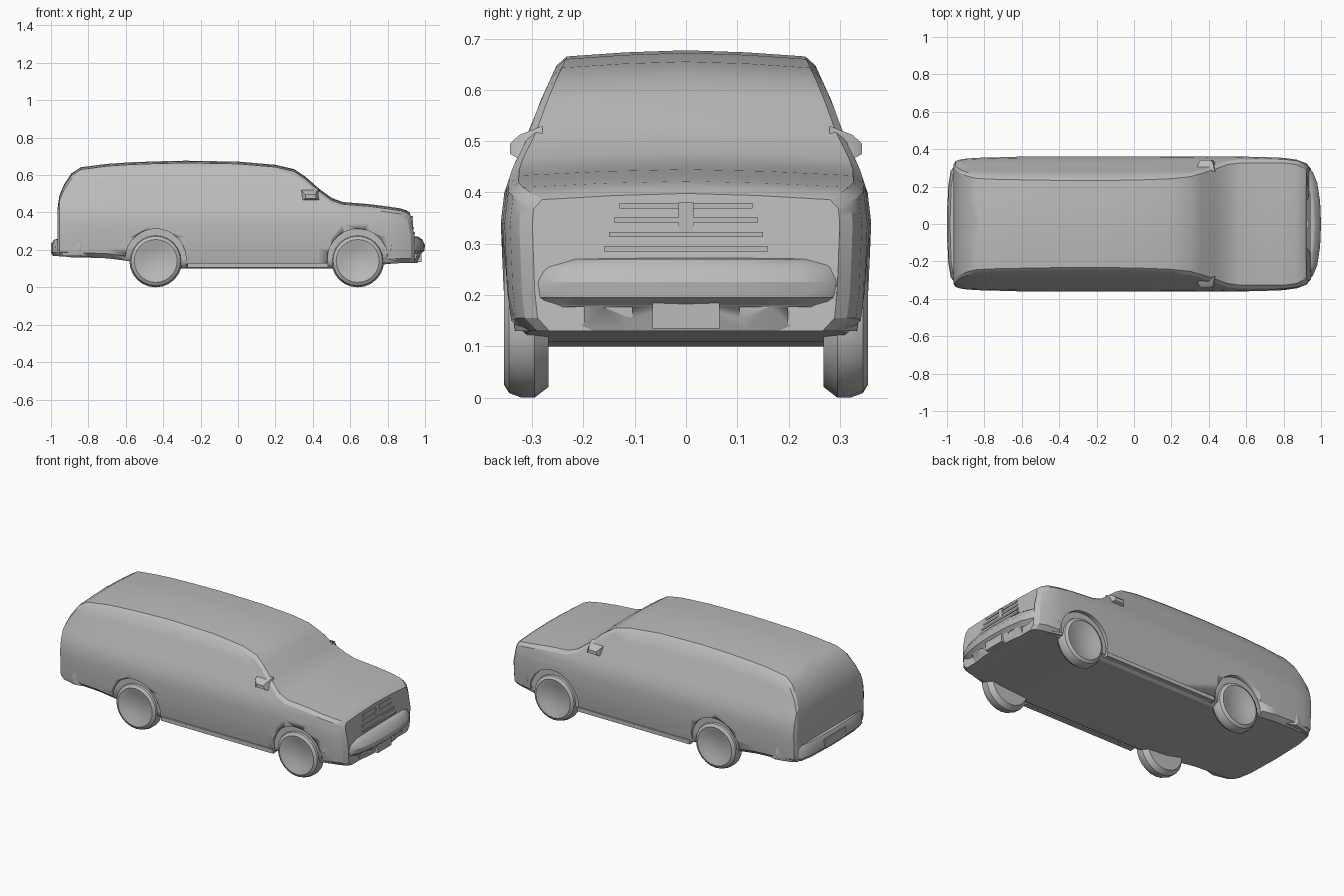
import bpy, bmesh, math
from mathutils import Matrix, Vector

cube = bpy.data.objects.get("Cube")
if cube:
    bpy.data.objects.remove(cube, do_unlink=True)

grey = bpy.data.materials.new("plain grey")
grey.use_nodes = True
grey.diffuse_color = (0.5, 0.5, 0.5, 1)
grey.node_tree.nodes["Principled BSDF"].inputs["Base Color"].default_value = (0.5, 0.5, 0.5, 1)


def finish(name, bm, angle=30):
    bmesh.ops.recalc_face_normals(bm, faces=bm.faces)
    mesh = bpy.data.meshes.new(name)
    bm.to_mesh(mesh)
    bm.free()
    mesh.materials.append(grey)
    obj = bpy.data.objects.new(name, mesh)
    bpy.context.collection.objects.link(obj)
    bpy.ops.object.select_all(action='DESELECT')
    obj.select_set(True)
    bpy.context.view_layer.objects.active = obj
    bpy.ops.object.shade_smooth_by_angle(angle=math.radians(angle))
    return obj


def loft(bm, rings):
    rows = [[bm.verts.new(p) for p in ring] for ring in rings]
    n = len(rows[0])
    for a, b in zip(rows, rows[1:]):
        for i in range(n):
            j = (i + 1) % n
            bm.faces.new((a[i], a[j], b[j], b[i]))
    bm.faces.new(rows[0])
    bm.faces.new(rows[-1])


def box(bm, centre, size):
    m = Matrix.Translation(centre) @ Matrix.Diagonal((*size, 1))
    bmesh.ops.create_cube(bm, size=1, matrix=m)


def cut(obj, cutter):
    cutter.hide_render = True
    cutter.hide_set(True)
    mod = obj.modifiers.new("cut", 'BOOLEAN')
    mod.operation = 'DIFFERENCE'
    mod.solver = 'EXACT'
    mod.object = cutter
    bpy.context.view_layer.objects.active = obj
    bpy.ops.object.modifier_apply(modifier=mod.name)
    bpy.data.objects.remove(cutter, do_unlink=True)


# Half width of the car at each height
SIDE = [(.10, .32), (.13, .345), (.20, .355), (.34, .361), (.40, .354), (.45, .337),
        (.50, .312), (.58, .283), (.645, .253), (.70, .24)]


def half_width(z):
    if z <= SIDE[0][0]:
        return SIDE[0][1]
    for (z0, w0), (z1, w1) in zip(SIDE, SIDE[1:]):
        if z <= z1:
            return w0 + (w1 - w0) * (z - z0) / (z1 - z0)
    return SIDE[-1][1]


# Body: position, underside height, top height, width factor
STATIONS = [
    (-.965, .17, .42, .88), (-.955, .165, .49, .93), (-.93, .165, .55, .955),
    (-.89, .16, .61, .97), (-.84, .16, .642, .98), (-.70, .155, .66, .99),
    (-.58, .14, .668, 1), (-.45, .11, .673, 1), (-.28, .10, .677, 1), (0, .10, .672, 1),
    (.20, .10, .655, 1), (.30, .10, .632, 1), (.36, .10, .592, 1), (.43, .10, .53, 1),
    (.50, .10, .478, 1), (.56, .10, .456, 1), (.70, .11, .445, .99), (.80, .125, .432, .98),
    (.88, .13, .422, .95), (.925, .13, .412, .90), (.945, .13, .398, .83)]


def body_ring(x, low, top, factor):
    shoulder = top - .03
    heights = [low + .025, .21, .27, .34]
    heights += [.34 + (shoulder - .34) * k / 5 for k in range(1, 6)]
    half = [(half_width(low) * .93, low)] + [(half_width(z), z) for z in heights]
    edge = half_width(shoulder) - .02
    half += [(edge, top - .012), (edge * .5, top - .004)]
    ring = [(0, low)] + half + [(0, top)] + [(-y, z) for y, z in reversed(half)]
    lean = .2 * min(1, max(0, (x - .85) / .08))
    return [(x - lean * max(0, z - .27), y * factor, z) for y, z in ring]


bm = bmesh.new()
loft(bm, [body_ring(*s) for s in STATIONS])
body = finish("body", bm, 25)

# Wheels and shallow wheel arches
TYRE = [(0, .335), (.06, .34), (.085, .348), (.115, .355), (.132, .345),
        (.141, .32), (.141, .295), (.12, .268), (0, .268)]
for end, wx in (("front", .64), ("rear", -.44)):
    for side, s in (("left", 1), ("right", -1)):
        bm = bmesh.new()
        turn = Matrix.Translation((wx, s * .38, .15)) @ Matrix.Rotation(math.pi / 2, 4, 'X')
        bmesh.ops.create_cone(bm, cap_ends=True, segments=28, radius1=.163, radius2=.163,
                              depth=.09, matrix=turn)
        cut(body, finish("arch_cutter", bm))
        bm = bmesh.new()
        pts = [bm.verts.new((wx + r, s * y, .141)) for r, y in TYRE]
        edges = [bm.edges.new(p) for p in zip(pts, pts[1:])]
        bmesh.ops.spin(bm, geom=pts + edges, cent=(wx, 0, .141), axis=(0, 1, 0),
                       angle=math.tau, steps=24)
        bmesh.ops.remove_doubles(bm, verts=bm.verts, dist=.0005)
        finish(end + "_" + side + "_wheel", bm)


# Bumpers: a closed section swept round a bowed plan
def bumper(name, plan, section, sign):
    path = [(x, -y) for x, y in reversed(plan)] + plan[1:]
    bm = bmesh.new()
    loft(bm, [[(sign * (x - d), y * (1 - d), z) for d, z in section] for x, y in path])
    return finish(name, bm)


front = bumper("front_bumper",
               [(1, 0), (.995, .12), (.98, .22), (.955, .28), (.91, .32), (.82, .347)],
               [(.09, .13), (.04, .13), (.022, .18), (.004, .195), (0, .225),
                (.014, .255), (.035, .27), (.09, .275)], 1)
bumper("rear_bumper",
       [(1, 0), (.994, .2), (.98, .285), (.945, .33), (.85, .352)],
       [(.09, .165), (.01, .168), (0, .185), (.004, .235), (.016, .256), (.09, .262)], -1)

# Lower air openings in the front bumper
bm = bmesh.new()
for y, x in ((.145, .975), (.24, .945)):
    for s in (1, -1):
        box(bm, (x + .03, s * y, .16), (.08, .082, .034))
cut(front, finish("opening_cutter", bm))

# Number plates, front grille and lamps
bm = bmesh.new()
box(bm, (.966, 0, .16), (.03, .13, .05))
finish("front_plate", bm)
bm = bmesh.new()
box(bm, (-.997, 0, .21), (.006, .2, .055))
finish("rear_plate", bm)

bm = bmesh.new()
for k in range(4):
    z = .29 + k * .028
    box(bm, (.945 - .2 * (z - .27), 0, z), (.01, .32 - .02 * k, .01))
box(bm, (.93, 0, .33), (.01, .03, .1))
finish("grille_bars", bm)

# Sills under the doors
bm = bmesh.new()
for s in (1, -1):
    box(bm, (.105, s * .335, .118), (.75, .03, .024))
finish("door_sills", bm)

# Door mirrors
for side, s in (("left", 1), ("right", -1)):
    bm = bmesh.new()
    loft(bm, [[(x, s * y, z) for x, z in ((.39 - w, z0), (.39 + w, z0), (.39 + w * .7, z1), (.39 - w, z1))]
              for y, w, z0, z1 in ((.28, .06, .45, .53), (.325, .045, .465, .512), (.343, .03, .475, .495))])
    finish(side + "_mirror", bm)
